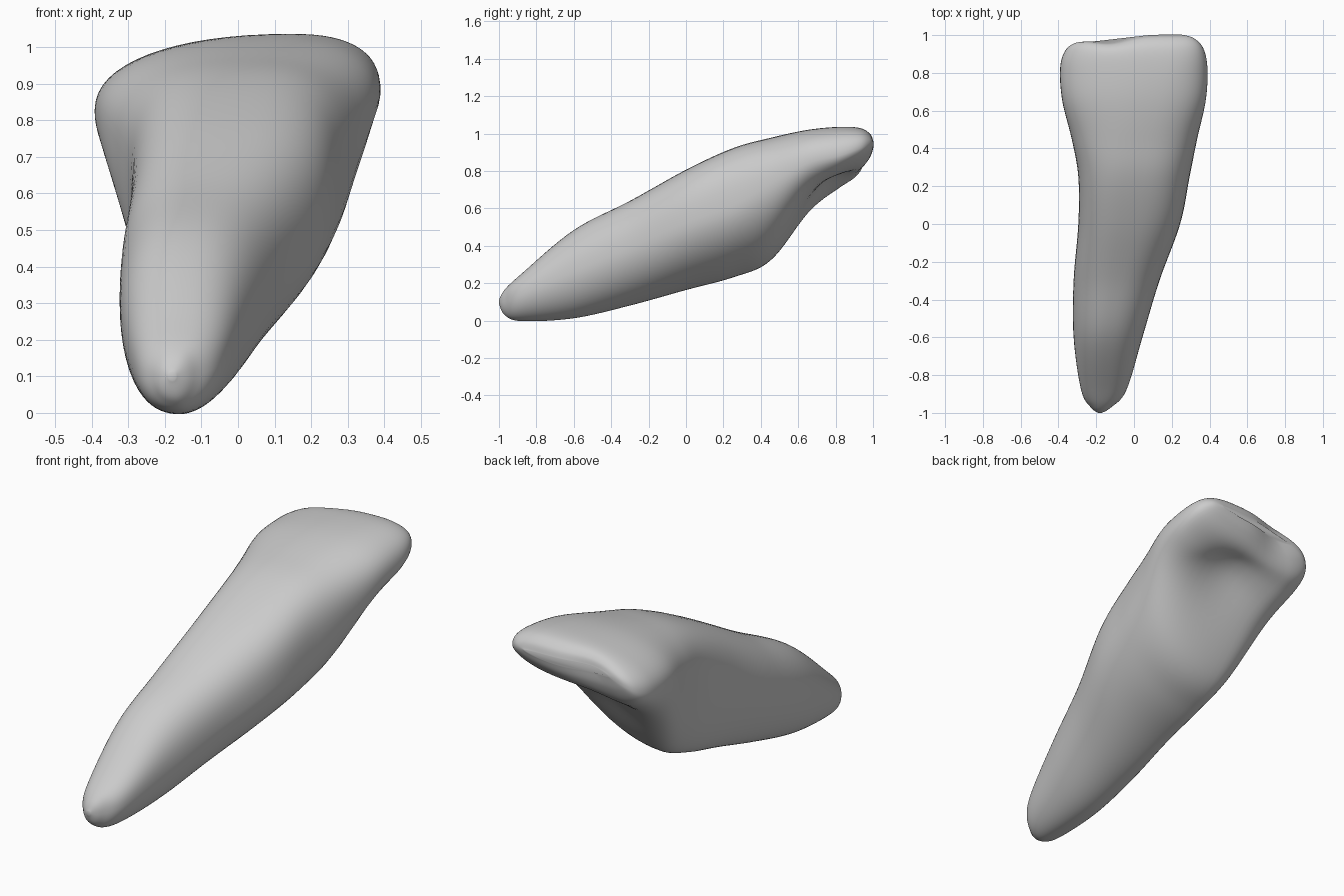
import bpy
import bmesh
import math

if "Cube" in bpy.data.objects:
    bpy.data.objects.remove(bpy.data.objects["Cube"], do_unlink=True)

# One material for the whole tooth
enamel = bpy.data.materials.new("plain grey")
enamel.use_nodes = True
colour = (0.6, 0.6, 0.6, 1)
enamel.diffuse_color = colour
enamel.node_tree.nodes["Principled BSDF"].inputs["Base Color"].default_value = colour

# Cross-sections from root tip to biting edge:
# y, left x, left z, right x, right z, top x, top z, bottom x, bottom z
STATIONS = [
    (-1, -.19, .1, -.17, .1, -.18, .11, -.18, .09),
    (-.97, -.23, .1, -.12, .1, -.17, .165, -.17, .03),
    (-.88, -.28, .13, -.04, .14, -.16, .25, -.16, -.003),
    (-.6, -.32, .26, .045, .26, -.15, .485, -.16, .012),
    (-.3, -.32, .38, .135, .39, -.1, .64, -.16, .08),
    (0, -.295, .52, .245, .52, -.04, .807, -.16, .163),
    (.25, -.295, .65, .295, .61, 0, .922, -.16, .23),
    (.45, -.33, .74, .335, .73, .03, .977, -.15, .318),
    (.65, -.38, .81, .38, .84, .09, 1.02, -.18, .562),
    (.82, -.392, .83, .39, .88, .14, 1.036, -.22, .70),
    (.93, -.365, .85, .368, .92, .15, 1.03, -.24, .775),
    (.985, -.31, .885, .315, .945, .15, .998, -.2, .85),
    (1.003, -.22, .92, .25, .95, .1, .955, -.12, .915),
]
STEPS = 8
QUARTER = 16


def spline(a, b, c, d, t):
    """Smooth blend from b to c."""
    return b + t * (c - a + t * (2 * a - 5 * b + 4 * c - d + t * (3 * (b - c) + d - a))) / 2


def resample(rows):
    last = len(rows) - 1
    for i in range(last):
        group = [rows[max(0, min(last, i + k))] for k in (-1, 0, 1, 2)]
        for s in range(STEPS):
            yield [spline(*column, s / STEPS) for column in zip(*group)]
    yield list(rows[last])


def arc(side, pole, power):
    """Rounded quarter from a side point to the top or bottom point."""
    for k in range(QUARTER):
        angle = math.pi / 2 * k / QUARTER
        u = math.cos(angle) ** (2 / power)
        v = math.sin(angle) ** (2 / power)
        yield pole[0] + (side[0] - pole[0]) * u, side[1] + (pole[1] - side[1]) * v


def outline(row):
    left, right, top, bottom = (row[i:i + 2] for i in (1, 3, 5, 7))
    # The neck is squarer on top than the crown and the tip
    square = 2.15 + 0.55 * math.exp(-((row[0] - .15) / .4) ** 2)
    quarters = [
        list(arc(left, top, square)),
        [top] + list(arc(right, top, square + .25))[:0:-1],
        list(arc(right, bottom, 1.88)),
        [bottom] + list(arc(left, bottom, 2.2))[:0:-1],
    ]
    for number, points in enumerate(quarters):
        for x, z in points:
            yield x, z, number > 1, (left[1] + right[1]) / 2 - z


def place(row):
    y = row[0]
    hollow = 0.085 * math.exp(-((y - .76) / .14) ** 2)
    edge = max(0, (y - .8) / .2) ** 2
    for x, z, below, depth in outline(row):
        # Scooped inner face of the crown
        if below:
            z += hollow * math.exp(-((x - .03) / .19) ** 2) * max(0, min(1, depth / .12))
        # Biting edge set back on one side, with a shallow dip
        back = 0.03 / (1 + math.exp((x + .02) / .04)) + 0.015 * math.exp(-((x + .13) / .1) ** 2)
        yield x, y - edge * back, z


# Loft the tooth
bm = bmesh.new()
rings = [[bm.verts.new(p) for p in place(row)] for row in resample(STATIONS)]
for a, b in zip(rings, rings[1:]):
    for i in range(len(a)):
        j = (i + 1) % len(a)
        bm.faces.new((a[i], a[j], b[j], b[i]))
bm.faces.new(rings[0])
bm.faces.new(rings[-1])
bmesh.ops.recalc_face_normals(bm, faces=bm.faces)
mesh = bpy.data.meshes.new("tooth")
bm.to_mesh(mesh)
bm.free()
mesh.materials.append(enamel)
tooth = bpy.data.objects.new("tooth", mesh)
bpy.context.collection.objects.link(tooth)

# Soften the lofted surface
smooth = tooth.modifiers.new("soften", "SMOOTH")
smooth.factor = 0.5
smooth.iterations = 3
mesh.shade_smooth()
